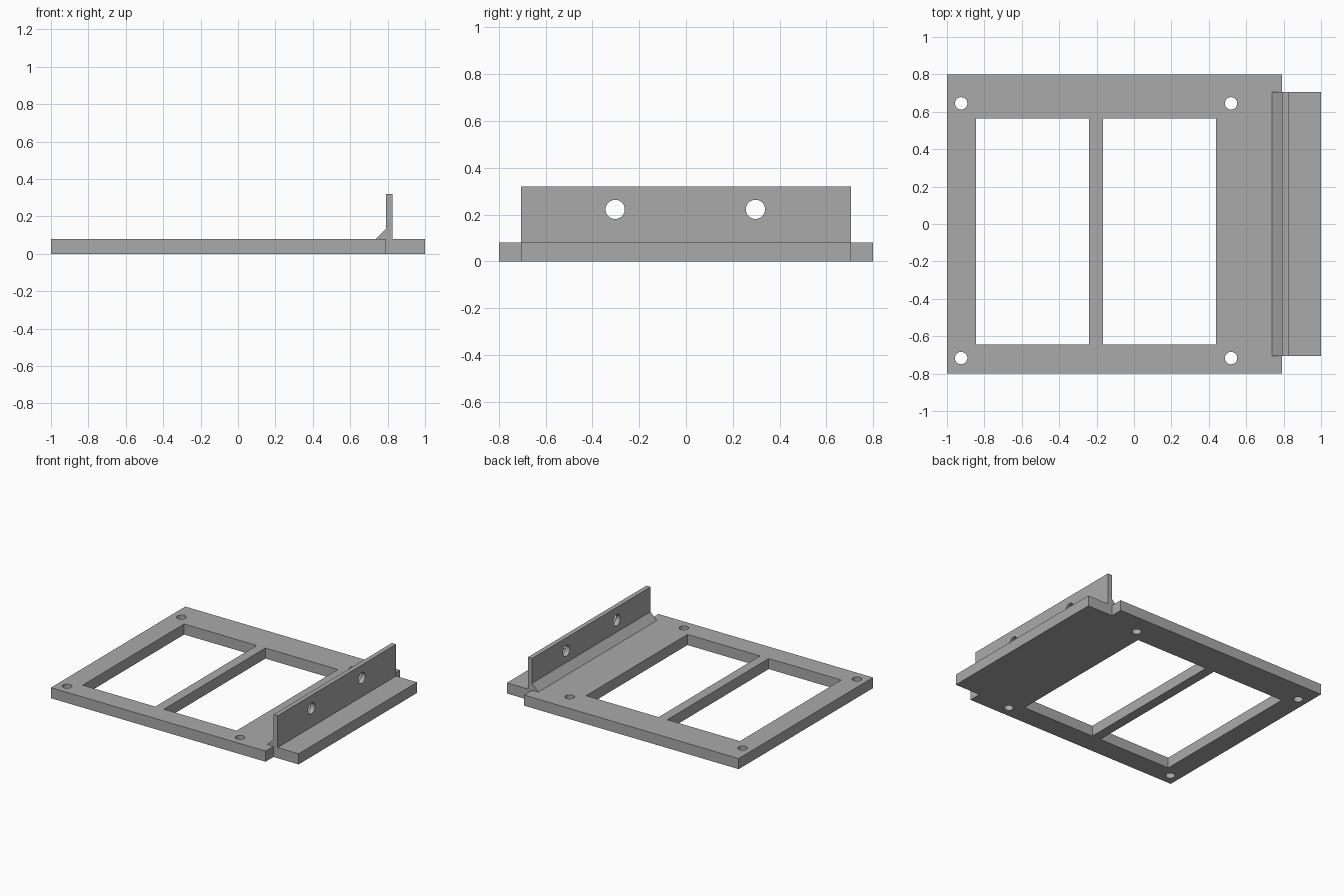
import bpy
import bmesh
import math
from mathutils import Vector

cube = bpy.data.objects.get("Cube")
if cube:
    bpy.data.objects.remove(cube, do_unlink=True)

THICK = 0.08

grey = bpy.data.materials.new("plain_grey")
grey.use_nodes = True
grey.diffuse_color = (0.4, 0.4, 0.4, 1)
grey.node_tree.nodes["Principled BSDF"].inputs["Base Color"].default_value = (0.4, 0.4, 0.4, 1)


def extrude_profile(name, points, direction):
    """Solid made by sweeping a closed outline along a direction."""
    bm = bmesh.new()
    face = bm.faces.new([bm.verts.new(p) for p in points])
    swept = bmesh.ops.extrude_face_region(bm, geom=[face])
    verts = [g for g in swept["geom"] if isinstance(g, bmesh.types.BMVert)]
    bmesh.ops.translate(bm, verts=verts, vec=Vector(direction))
    bmesh.ops.recalc_face_normals(bm, faces=bm.faces)
    mesh = bpy.data.meshes.new(name)
    bm.to_mesh(mesh)
    bm.free()
    mesh.materials.append(grey)
    obj = bpy.data.objects.new(name, mesh)
    bpy.context.collection.objects.link(obj)
    return obj


def box(name, x0, x1, y0, y1, z0, z1):
    outline = [(x0, y0, z0), (x1, y0, z0), (x1, y1, z0), (x0, y1, z0)]
    return extrude_profile(name, outline, (0, 0, z1 - z0))


def drill(name, centre, radius, rotation=(0, 0, 0)):
    bpy.ops.mesh.primitive_cylinder_add(vertices=40, radius=radius, depth=0.3,
                                        location=centre, rotation=rotation)
    obj = bpy.context.object
    obj.name = name
    obj.data.materials.append(grey)
    return obj


def cut(target, cutters):
    bpy.ops.object.select_all(action="DESELECT")
    target.select_set(True)
    bpy.context.view_layer.objects.active = target
    for cutter in cutters:
        mod = target.modifiers.new("cut", "BOOLEAN")
        mod.operation = "DIFFERENCE"
        mod.solver = "EXACT"
        mod.object = cutter
        bpy.ops.object.modifier_apply(modifier=mod.name)
        bpy.data.objects.remove(cutter, do_unlink=True)
    bpy.ops.object.shade_smooth_by_angle(angle=math.radians(30))


# Base plate with two windows and four screw holes
plate = box("base_plate", -1, 0.79, -0.8, 0.8, 0, THICK)
cutters = [box("window_cutter", x, x + 0.605, -0.643, 0.565, -0.1, 0.2)
           for x in (-0.845, -0.167)]
cutters += [drill("screw_cutter", (x, y, THICK / 2), 0.033)
            for x in (-0.924, 0.519) for y in (-0.717, 0.645)]
cut(plate, cutters)

# Side bracket: flange, upright wall and sloped fillet in one profile
HALF = 0.706
section = [(0.79, 0), (1, 0), (1, THICK), (0.825, THICK), (0.825, 0.32),
           (0.79, 0.32), (0.79, 0.133), (0.738, THICK), (0.79, THICK)]
bracket = extrude_profile("side_bracket", [(x, -HALF, z) for x, z in section],
                          (0, 2 * HALF, 0))
cut(bracket, [drill("wall_hole_cutter", (0.807, y, 0.222), 0.041, (0, math.pi / 2, 0))
              for y in (-0.303, 0.297)])
